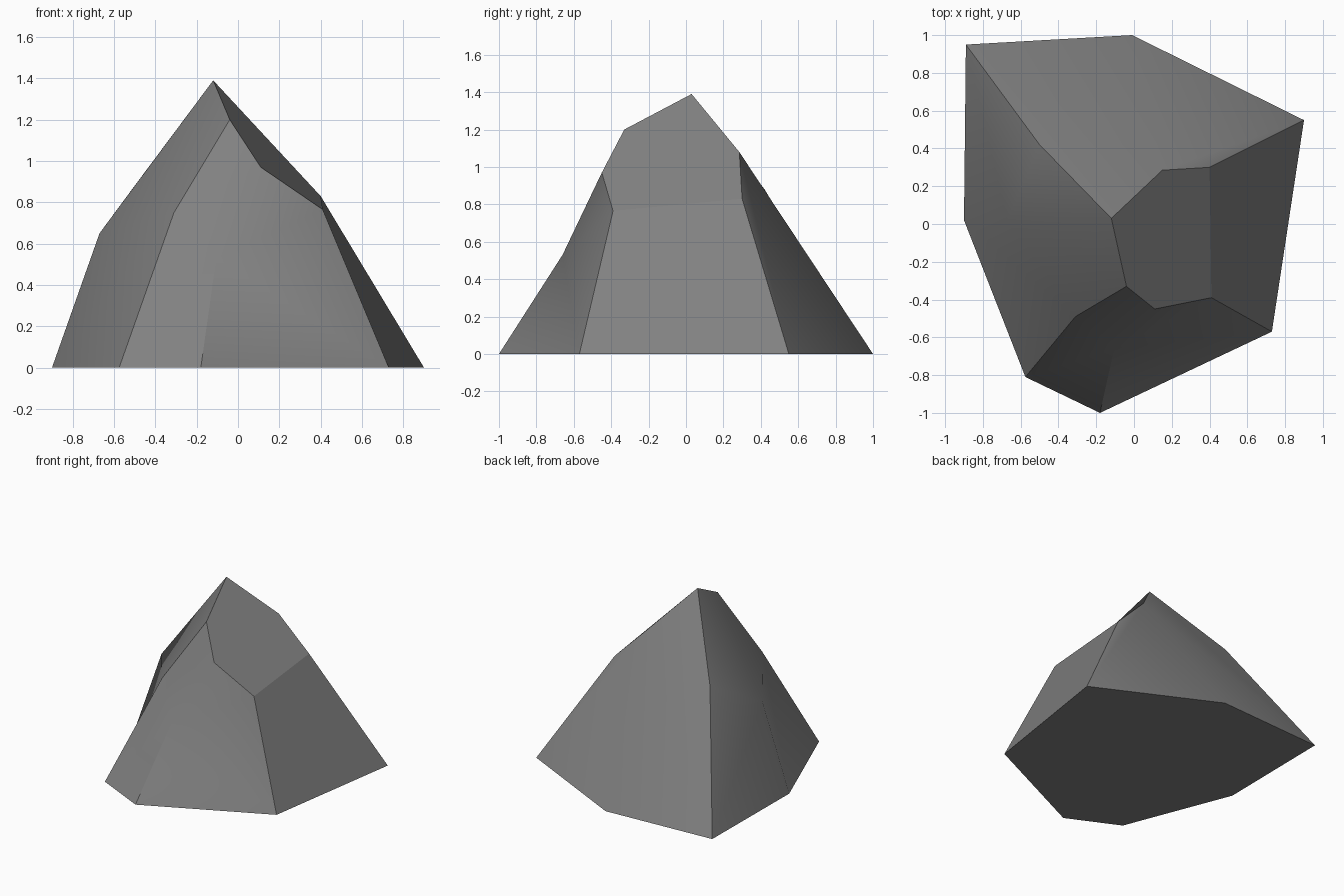
import bpy, math

if "Cube" in bpy.data.objects:
    bpy.data.objects.remove(bpy.data.objects["Cube"])

# Low-poly rock: an irregular seven-sided base rising to a chipped peak
P = {
    # base outline
    'A': (-.89, .95, 0), 'B': (-.01, 1, 0), 'C': (.9, .55, 0), 'D': (.73, -.57, 0),
    'E': (-.18, -1, 0), 'F': (-.575, -.81, 0), 'G': (-.9, .02, 0),
    # peak and upper chip corners
    'P': (-.12, .03, 1.39), 'Q': (-.04, -.33, 1.2), 'R': (.11, -.45, .97),
    'S': (.41, -.39, .765), 'T': (.4, .3, .83), 'U': (.15, .285, 1.08),
    # mid-height bends on the back ridge, left, front left and front
    'V': (-.5, .42, .88), 'W': (-.67, .02, .65), 'X': (-.31, -.49, .75),
    'H': (-.105, -.66, .53),
}
# each facet as a loop of corner letters, counter-clockwise from outside
FLAT = ['GABCDEF', 'DCTS', 'STUPQR']
SMOOTH = ['EDH', 'DSH', 'SRH', 'CBUT', 'BAVPU', 'AGWV', 'VWP',
          'GFX', 'GXW', 'WXQP', 'FEHX', 'XHRQ']

keys = list(P)
mesh = bpy.data.meshes.new('rock')
mesh.from_pydata([P[k] for k in keys], [], [[keys.index(c) for c in f] for f in FLAT + SMOOTH])
mesh.validate()
rock = bpy.data.objects.new('rock', mesh)
bpy.context.collection.objects.link(rock)

# consistent outward facing
bpy.context.view_layer.objects.active = rock
rock.select_set(True)
bpy.ops.object.mode_set(mode='EDIT')
bpy.ops.mesh.select_all(action='SELECT')
bpy.ops.mesh.normals_make_consistent(inside=False)
bpy.ops.object.mode_set(mode='OBJECT')

# soft weathered sides, crisp chipped facets
bpy.ops.object.shade_smooth_by_angle(angle=math.radians(35))
for i, f in enumerate(mesh.polygons):
    f.use_smooth = i >= len(FLAT)

# stone colour
stone = bpy.data.materials.new('grey stone')
stone.diffuse_color = (.22, .22, .22, 1)
stone.use_nodes = True
stone.node_tree.nodes["Principled BSDF"].inputs["Base Color"].default_value = stone.diffuse_color
mesh.materials.append(stone)
